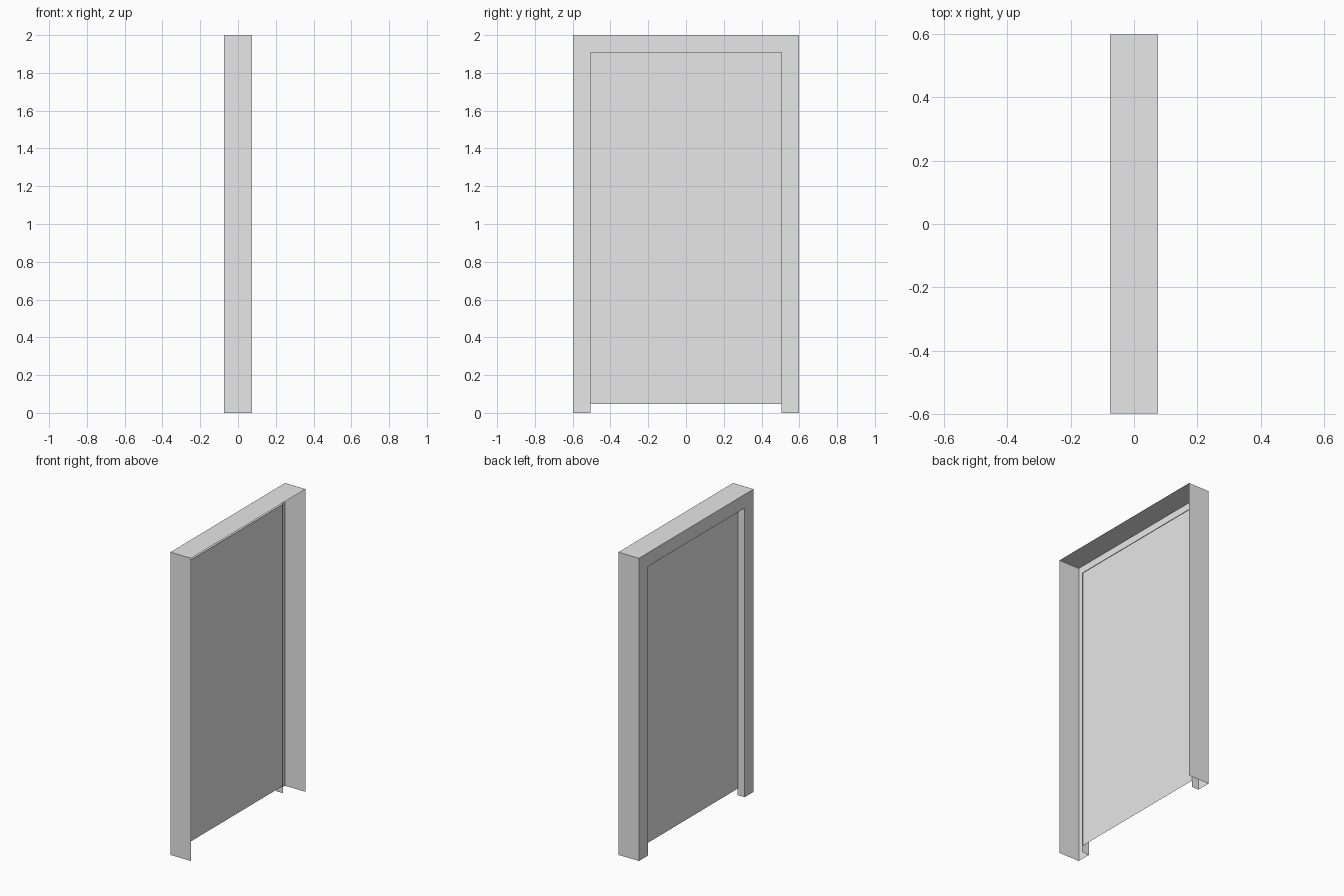
import bpy
import bmesh

if "Cube" in bpy.data.objects:
    bpy.data.objects.remove(bpy.data.objects["Cube"], do_unlink=True)

HALF, HEIGHT = 0.598, 2.0            # outer frame
OPEN_HALF, OPEN_TOP = 0.505, 1.91    # doorway opening
DEPTH = 0.075                        # half thickness
REVEAL_X, PANEL_X, PANEL_BOTTOM = -0.023, -0.028, 0.046

grey = bpy.data.materials.new("plain_grey")
grey.use_nodes = True
grey.diffuse_color = (0.8, 0.8, 0.8, 1)
grey.node_tree.nodes["Principled BSDF"].inputs["Base Color"].default_value = (0.8, 0.8, 0.8, 1)


def arch(bm, x, half, top, bottom=0.0):
    """Upside-down U of four points at depth x."""
    path = [(-half, bottom), (-half, top), (half, top), (half, bottom)]
    return [bm.verts.new((x, y, z)) for y, z in path]


def finish(bm, name):
    mesh = bpy.data.meshes.new(name)
    bm.to_mesh(mesh)
    bm.free()
    mesh.materials.append(grey)
    obj = bpy.data.objects.new(name, mesh)
    bpy.context.collection.objects.link(obj)
    return obj


# Frame: open-backed shell of outer casing, face and inner reveal
bm = bmesh.new()
sections = [
    arch(bm, DEPTH, HALF, HEIGHT),
    arch(bm, -DEPTH, HALF, HEIGHT),
    arch(bm, -DEPTH, OPEN_HALF, OPEN_TOP),
    arch(bm, REVEAL_X, OPEN_HALF, OPEN_TOP),
]
for a, b in zip(sections, sections[1:]):
    for i in range(3):
        bm.faces.new((a[i], a[i + 1], b[i + 1], b[i]))
finish(bm, "door_frame")

# Door leaf: thin sheet set back in the opening, clear of the floor
bm = bmesh.new()
bm.faces.new(arch(bm, PANEL_X, OPEN_HALF, OPEN_TOP, PANEL_BOTTOM))
finish(bm, "door_panel")
